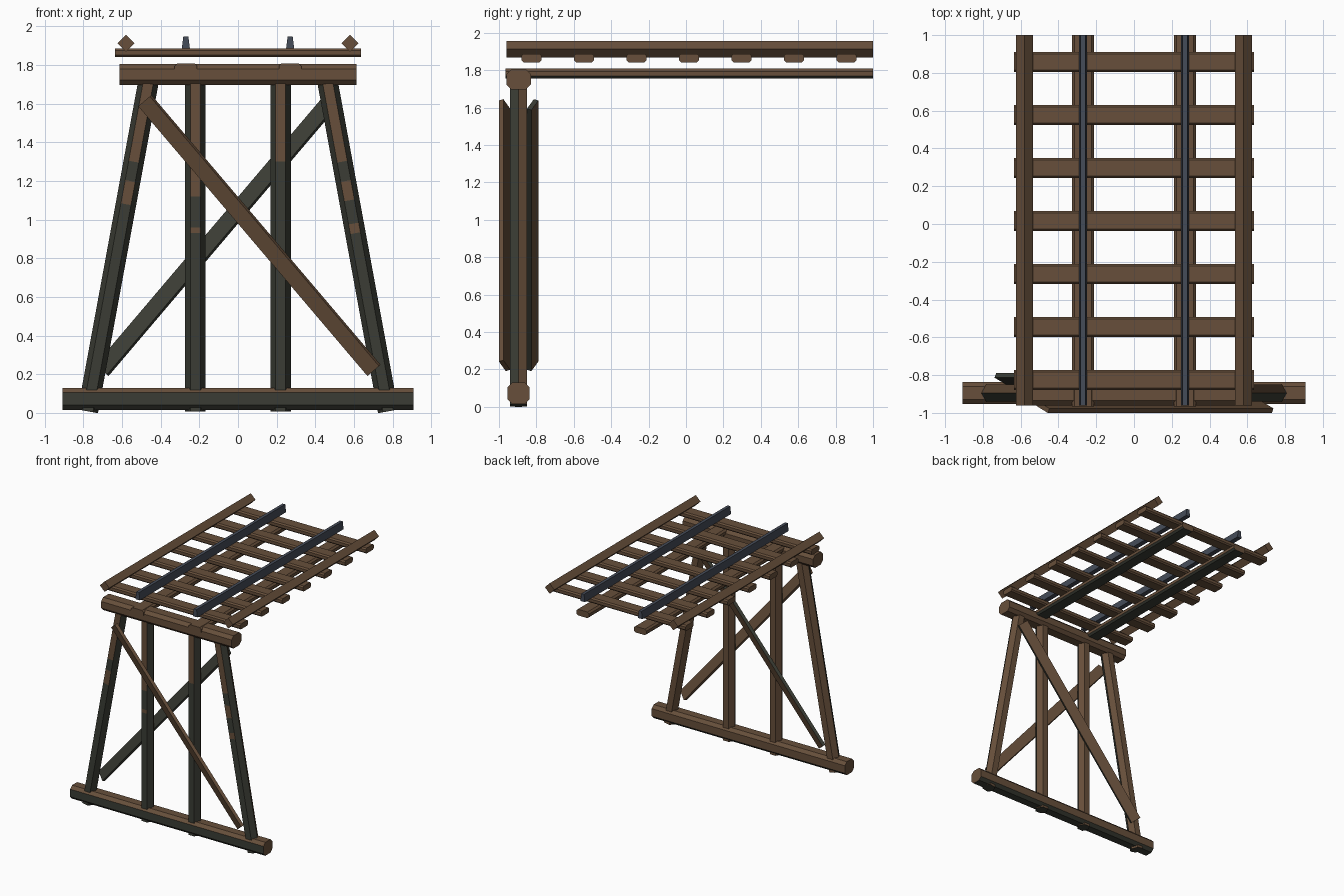
import bpy, bmesh, math
from mathutils import Vector

if "Cube" in bpy.data.objects:
    bpy.data.objects.remove(bpy.data.objects["Cube"])


def material(name, rgb):
    m = bpy.data.materials.new(name)
    m.diffuse_color = (*rgb, 1)
    m.use_nodes = True
    m.node_tree.nodes["Principled BSDF"].inputs["Base Color"].default_value = m.diffuse_color
    return m


BROWN = material("weathered brown wood", (0.135, 0.078, 0.043))
MOSS = material("dark mossy wood", (0.043, 0.046, 0.035))
STEEL = material("blue grey steel", (0.06, 0.072, 0.098))


# Cross-sections
def chamfered(w, h, c):
    a, b = w / 2, h / 2
    return [(a, -b + c), (a, b - c), (a - c, b), (-a + c, b),
            (-a, b - c), (-a, -b + c), (-a + c, -b), (a - c, -b)]


def polygon(r, n, turn=0):
    return [(r * math.cos(turn + i * math.tau / n), r * math.sin(turn + i * math.tau / n))
            for i in range(n)]


def plank(w, h, turn):
    c, s = math.cos(turn), math.sin(turn)
    return [(x * w / 2 * c - y * h / 2 * s, x * w / 2 * s + y * h / 2 * c)
            for x, y in ((1, -1), (1, 1), (-1, 1), (-1, -1))]


# Straight beam of a given section from p to q, with optional cuts and a colour rule
def beam(name, p, q, section, up, mats, rule=None, cuts=()):
    p, q = Vector(p), Vector(q)
    d = (q - p).normalized()
    v = Vector(up)
    v = (v - d * v.dot(d)).normalized()
    u = v.cross(d)
    bm = bmesh.new()
    rings = [[bm.verts.new(p.lerp(q, t) + u * a + v * b) for a, b in section]
             for t in (0, *cuts, 1)]
    n = len(section)
    for r0, r1 in zip(rings, rings[1:]):
        for i in range(n):
            j = (i + 1) % n
            bm.faces.new((r0[i], r0[j], r1[j], r1[i]))
    bm.faces.new(rings[0][::-1])
    bm.faces.new(rings[-1])
    bmesh.ops.recalc_face_normals(bm, faces=bm.faces[:])
    if rule:
        for f in bm.faces:
            f.material_index = rule(f.normal, f.calc_center_median())
    me = bpy.data.meshes.new(name)
    bm.to_mesh(me)
    bm.free()
    for m in mats:
        me.materials.append(m)
    ob = bpy.data.objects.new(name, me)
    bpy.context.collection.objects.link(ob)
    return ob


X, Y, Z = (1, 0, 0), (0, 1, 0), (0, 0, 1)
WOOD = [BROWN, MOSS]
BY = -0.895  # plane of the trestle frame

# Bottom sill: mossy front and underside
beam("bottom_sill", (-0.907, BY, 0.073), (0.907, BY, 0.073), chamfered(0.118, 0.114, 0.025), Z, WOOD,
     lambda n, c: int(abs(n.x) < 0.5 and (n.y < -0.8 or n.z < -0.5)))

# Top cap beam
beam("cap_beam", (-0.612, BY, 1.751), (0.612, BY, 1.751), chamfered(0.13, 0.108, 0.026), Z, WOOD)


# Hexagonal posts: mossy towards the front, bare brown high up and at the back
def post_rule(patches):
    def rule(n, c):
        if abs(n.z) > 0.8:
            return 1
        if n.y > 0.2:
            return 0
        if n.y < -0.8:
            return int(not any(a < c.z < b for a, b in patches))
        return 1
    return rule


def post(name, xb, xt, patches):
    z0, z1 = 0.008, 1.705
    cuts = sorted({(z - z0) / (z1 - z0) for ab in patches for z in ab if z < z1})
    beam(name, (xb, BY, z0), (xt, BY, z1), polygon(0.053, 6), Y, WOOD, post_rule(patches), cuts)


post("outer_post_left", -0.777, -0.465, [(1.08, 1.2), (1.3, 2)])
post("outer_post_right", 0.777, 0.465, [(0.93, 0.98), (1.1, 1.2), (1.3, 2)])
post("inner_post_left", -0.22, -0.22, [(0.93, 0.96), (1.12, 2)])
post("inner_post_right", 0.22, 0.22, [(1.3, 2)])

# Diagonal braces: tilted planks on the front and back of the frame
brace = plank(0.087, 0.026, math.radians(25))
beam("front_brace", (-0.482, BY - 0.075, 1.616), (0.704, BY - 0.075, 0.22), brace, Y, WOOD)
beam("back_brace", (0.482, BY + 0.075, 1.616), (-0.704, BY + 0.075, 0.22), brace, Y, WOOD,
     lambda n, c: int(n.y < 0.5 and n.z < 0.95))

for side, s in (("left", -1), ("right", 1)):
    # Stringers under the ties, dark underneath
    beam("stringer_" + side, (s * 0.27, -0.965, 1.782), (s * 0.27, 1, 1.782),
         chamfered(0.118, 0.052, 0.014), Z, WOOD, lambda n, c: int(n.z < -0.5))
    # Steel rails with a tapered section
    beam("rail_" + side, (s * 0.27, -0.96, 1.917), (s * 0.27, 1, 1.917),
         [(0.021, -0.032), (0.013, 0.032), (-0.013, 0.032), (-0.021, -0.032)], Z, [STEEL])
    # Guard timbers set on edge
    beam("guard_timber_" + side, (s * 0.58, -0.96, 1.913), (s * 0.58, 1, 1.913),
         polygon(0.044, 4), Z, WOOD)

# Cross ties
for i in range(7):
    y = -0.826 + i * 0.2807
    beam(f"cross_tie_{i + 1}", (-0.636, y, 1.864), (0.636, y, 1.864),
         chamfered(0.107, 0.046, 0.011), Z, WOOD)
